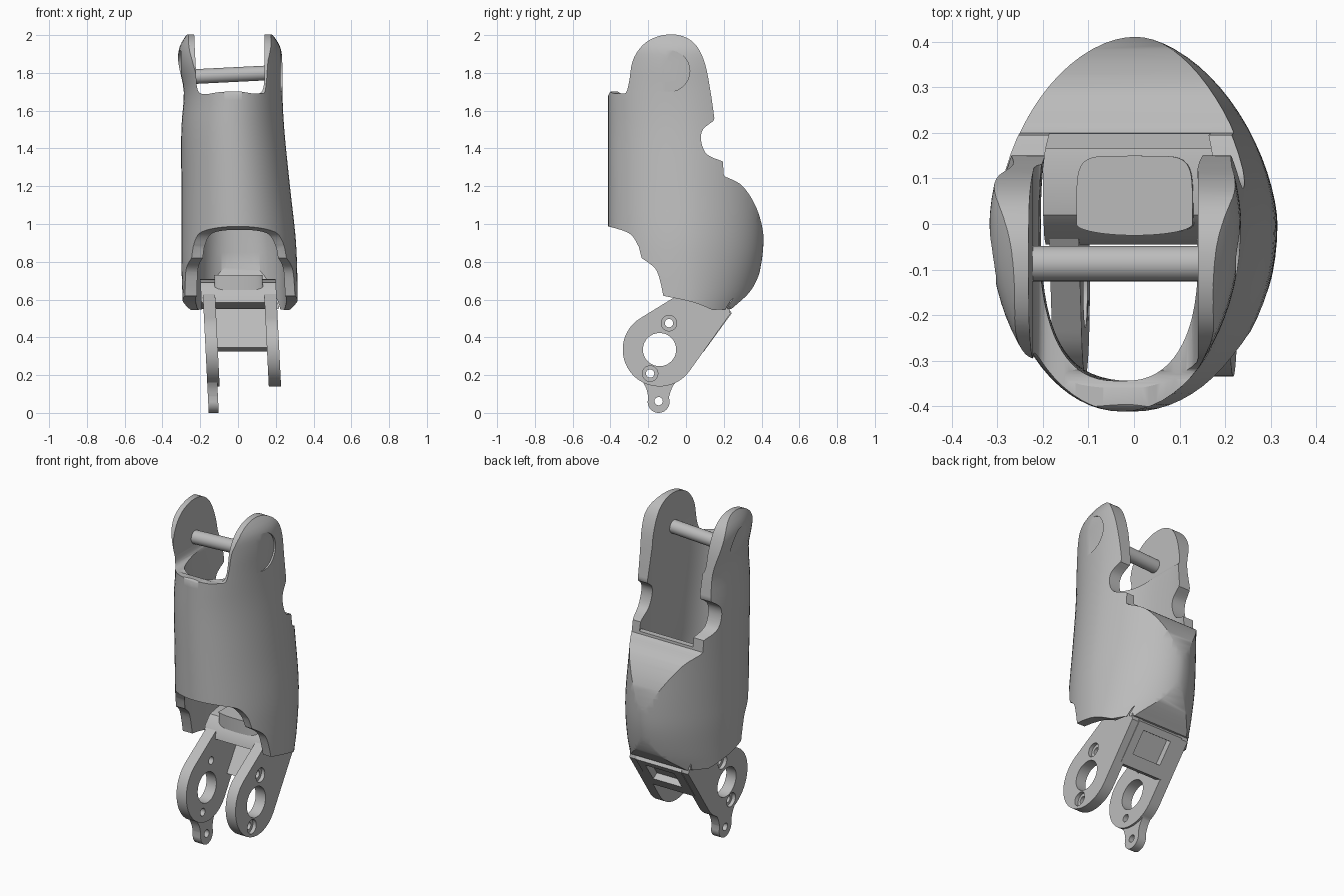
import bpy, bmesh, math
from mathutils import Vector

if "Cube" in bpy.data.objects:
    bpy.data.objects.remove(bpy.data.objects["Cube"], do_unlink=True)

GREY = (0.5, 0.5, 0.5, 1)
grey = bpy.data.materials.new("light_grey")
grey.use_nodes = True
grey.diffuse_color = GREY
for node in grey.node_tree.nodes:
    if node.type == "BSDF_PRINCIPLED":
        node.inputs["Base Color"].default_value = GREY


def bridge(name, rings):
    """Closed solid through a row of matching rings."""
    bm = bmesh.new()
    rows = [[bm.verts.new(p) for p in ring] for ring in rings]
    n = len(rows[0])
    for lo, hi in zip(rows, rows[1:]):
        for i in range(n):
            bm.faces.new((lo[i], lo[(i + 1) % n], hi[(i + 1) % n], hi[i]))
    bm.faces.new(rows[0])
    bm.faces.new(rows[-1])
    bmesh.ops.recalc_face_normals(bm, faces=bm.faces)
    mesh = bpy.data.meshes.new(name)
    bm.to_mesh(mesh)
    bm.free()
    mesh.materials.append(grey)
    ob = bpy.data.objects.new(name, mesh)
    bpy.context.collection.objects.link(ob)
    return ob


def spline(pts, steps=6):
    """Smooth curve passing through the given tuples."""
    v = [Vector(p) for p in pts]
    out = []
    for i in range(len(v) - 1):
        a, b, c, d = v[max(i - 1, 0)], v[i], v[i + 1], v[min(i + 2, len(v) - 1)]
        for k in range(steps):
            t = k / steps
            out.append(0.5 * (2 * b + (c - a) * t + (2 * a - 5 * b + 4 * c - d) * t * t
                              + (3 * b - a - 3 * c + d) * t ** 3))
    return out + [v[-1]]


def arc(cy, cz, r, start, end, n=32):
    angles = [math.radians(start + (end - start) * i / n) for i in range(n + 1)]
    return [(cy + r * math.cos(a), cz + r * math.sin(a)) for a in angles]


def prism(name, profile, x0, x1):
    """Side profile (y, z) extruded along x."""
    return bridge(name, [[(x, p[0], p[1]) for p in profile] for x in (x0, x1)])


def disc(name, y, z, r, x0, x1):
    return prism(name, arc(y, z, r, 0, 360)[:-1], x0, x1)


def loft(name, stations, front, front_power, back_power, n=72):
    """Upright body from (z, left edge, right edge, back depth) stations."""
    rings = []
    for z, x0, x1, back in spline(stations, 4):
        ring = []
        for i in range(n):
            a = 2 * math.pi * i / n
            c, s = math.cos(a), math.sin(a)
            power, depth = (back_power, back) if s > 0 else (front_power, front)
            x = math.copysign(abs(c) ** (2 / power), c)
            y = math.copysign(abs(s) ** (2 / power), s)
            ring.append(((x0 + x1) / 2 + x * (x1 - x0) / 2, y * depth, z))
        rings.append(ring)
    return bridge(name, rings)


def combine(ob, tool, operation="DIFFERENCE"):
    mod = ob.modifiers.new("cut", "BOOLEAN")
    mod.object, mod.operation, mod.solver = tool, operation, "EXACT"
    bpy.context.view_layer.update()
    evaluated = ob.evaluated_get(bpy.context.evaluated_depsgraph_get())
    mesh = bpy.data.meshes.new_from_object(evaluated)
    ob.modifiers.clear()
    ob.data = mesh
    bpy.data.objects.remove(tool, do_unlink=True)


# Outer shell: egg-shaped body trimmed to its side outline
shell = loft("shell", [(0.45, -0.29, 0.315, 0.28), (0.55, -0.292, 0.315, 0.325),
                       (0.65, -0.295, 0.315, 0.365), (0.8, -0.3, 0.312, 0.4),
                       (0.95, -0.3, 0.303, 0.412), (1.2, -0.3, 0.275, 0.412),
                       (1.5, -0.3, 0.245, 0.412), (1.7, -0.287, 0.235, 0.412),
                       (1.85, -0.316, 0.235, 0.412), (1.94, -0.308, 0.222, 0.412),
                       (2.02, -0.26, 0.17, 0.412)], 0.412, 2, 1.75)
outline = (
    spline([(-0.42, 1.66), (-0.4, 1.7), (-0.37, 1.705), (-0.34, 1.69), (-0.315, 1.7),
            (-0.3, 1.76), (-0.28, 1.87), (-0.22, 1.955), (-0.13, 1.998), (-0.03, 1.998),
            (0.05, 1.95), (0.1, 1.85), (0.13, 1.7), (0.15, 1.56)])
    + spline([(0.145, 1.545), (0.09, 1.5), (0.08, 1.44), (0.11, 1.37), (0.185, 1.335)])
    + spline([(0.195, 1.33), (0.2, 1.26)], 1)
    + spline([(0.21, 1.25), (0.3, 1.2), (0.375, 1.08), (0.411, 0.93), (0.4, 0.78),
              (0.345, 0.65), (0.24, 0.55)])
    + spline([(0.14, 0.545), (0.04, 0.585), (-0.12, 0.62)])
    + spline([(-0.13, 0.67), (-0.16, 0.76), (-0.235, 0.82)])
    + spline([(-0.25, 0.88), (-0.3, 0.95), (-0.42, 0.99)]))
combine(shell, prism("outline_tool", outline, -0.6, 0.6), "INTERSECT")

# Hollow interior, open between the top ears and behind the lower cover
cavity = loft("cavity_tool", [(0.35, -0.22, 0.255, 0.34), (0.85, -0.225, 0.25, 0.34),
                              (1.2, -0.21, 0.2, 0.34), (1.6, -0.205, 0.155, 0.36),
                              (1.85, -0.218, 0.14, 0.38), (2.1, -0.22, 0.135, 0.38)],
              0.345, 2.6, 2.5)
inside = ([(-0.5, 0.3), (-0.5, 2.2), (0.6, 2.2), (0.6, 1.275), (0.165, 1.275)]
          + spline([(0.165, 1.23), (0.26, 1.16), (0.33, 1.06), (0.357, 0.93),
                    (0.34, 0.8), (0.28, 0.66), (0.22, 0.56)]) + [(0.2, 0.3)])
combine(cavity, prism("inside_tool", inside, -0.5, 0.5), "INTERSECT")
combine(shell, cavity)

# Straight gap between the ears with rounded lower corners
gap = ([(-0.235, 2.1), (-0.23, 1.95), (-0.222, 1.8)]
       + spline([(-0.22, 1.74), (-0.208, 1.7), (-0.175, 1.687), (-0.1, 1.698), (0, 1.702),
                 (0.09, 1.69), (0.125, 1.7), (0.138, 1.74)])
       + [(0.141, 1.8), (0.141, 1.95), (0.14, 2.1)])
combine(shell, bridge("gap_tool", [[(p[0], y, p[1]) for p in gap] for y in (-0.5, 0.25)]))

# Shallow round flats on the outside of the ears
for x0, x1 in ((-0.5, -0.303), (0.224, 0.5)):
    combine(shell, disc("flat_tool", -0.09, 1.81, 0.11, x0, x1))

# Pivot rod between the ears
rod = disc("pivot_rod", -0.087, 1.79, 0.039, -0.245, 0.165)
for v in rod.data.vertices:
    v.co.z += 0.05 * (v.co.x + 0.04)

# Lower bracket plates
CY, CZ = -0.14, 0.335
plate_outline = arc(CY, CZ, 0.195, 120, 324) + [(0.235, 0.525), (0.22, 0.62), (0.0, 0.65)]
tail_outline = (spline([(-0.26, 0.21), (-0.215, 0.14), (-0.2, 0.085)])
                + arc(-0.145, 0.058, 0.058, 180, 360, 16)
                + spline([(-0.09, 0.085), (-0.07, 0.14), (-0.02, 0.21)])
                + [(-0.1, 0.24), (-0.18, 0.24)])
bracket = []
for side, x0, x1 in (("right", -0.175, -0.11), ("left", 0.15, 0.215)):
    plate = prism(side + "_bracket_plate", plate_outline, x0, x1)
    if side == "right":
        combine(plate, prism("tail", tail_outline, x0, -0.122), "UNION")
        combine(plate, disc("tail_hole_tool", -0.145, 0.062, 0.022, -0.4, 0))
    combine(plate, disc("bearing_tool", CY, CZ, 0.088, x0 - 0.1, x1 + 0.1))
    face = x0 if side == "right" else x1
    for y, z in ((-0.09, 0.475), (-0.19, 0.208)):
        combine(plate, disc("screw_tool", y, z, 0.022, x0 - 0.1, x1 + 0.1))
        combine(plate, disc("recess_tool", y, z, 0.041, face - 0.022, face + 0.022))
    bracket.append(plate)


def slope(t, depth):
    """Point along the slanted rear edge of the bracket."""
    return (0.018 + 0.59 * t - 0.81 * depth, 0.22 + 0.81 * t + 0.59 * depth)


# Slanted rear web with a rectangular recess
web = prism("bracket_web", [slope(0.13, 0), slope(0.38, 0), slope(0.4, 0.05), slope(0.12, 0.05)],
            -0.13, 0.17)
combine(web, prism("web_recess_tool", [slope(0.2, -0.03), slope(0.34, -0.03),
                                       slope(0.34, 0.04), slope(0.2, 0.04)], -0.07, 0.12))

# Cross block that seats the bracket in the shell, with a rounded tongue on top
block = prism("bracket_block", [(-0.045, 0.585), (-0.03, 0.64), (0.02, 0.69), (0.14, 0.71),
                                (0.22, 0.68), (0.235, 0.555), (0.1, 0.55)], -0.185, 0.215)
tongue = loft("bracket_tongue", [(0.65, -0.11, 0.145, 0.15), (0.73, -0.11, 0.145, 0.15)],
              0.025, 2, 6)
bracket += [web, block, tongue]
for ob in bracket:
    for v in ob.data.vertices:
        v.co.x -= 0.05 * (v.co.z - 0.4)

# Smooth curved faces, keep crisp edges
for ob in [shell, rod] + bracket:
    bpy.ops.object.select_all(action="DESELECT")
    ob.select_set(True)
    bpy.context.view_layer.objects.active = ob
    bpy.ops.object.shade_smooth_by_angle(angle=math.radians(32))
